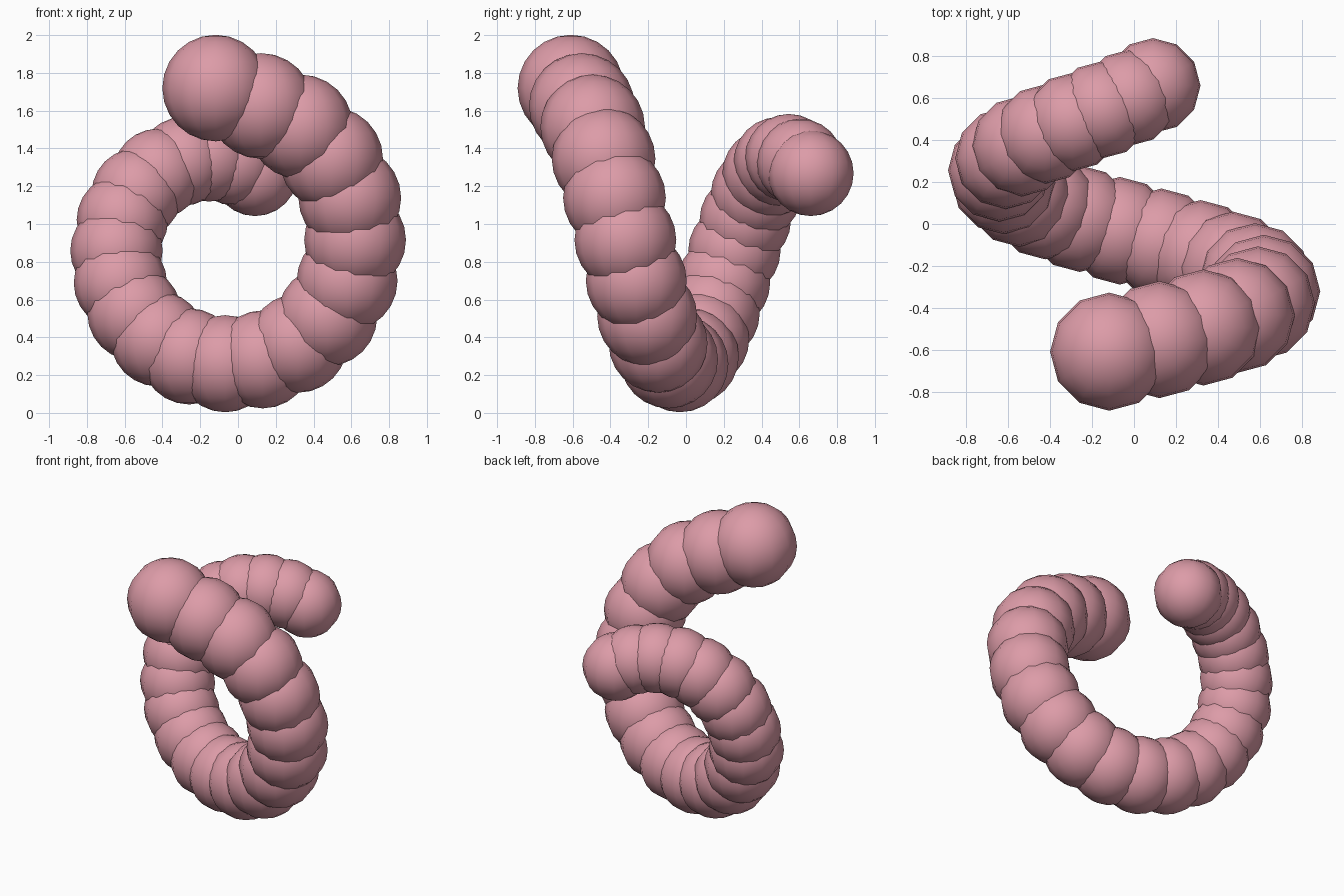
import bpy
import math

if "Cube" in bpy.data.objects:
    bpy.data.objects.remove(bpy.data.objects["Cube"], do_unlink=True)

# Single skin colour
pink = bpy.data.materials.new("soft_pink")
pink.use_nodes = True
colour = (0.72, 0.33, 0.39, 1)
pink.diffuse_color = colour
pink.node_tree.nodes["Principled BSDF"].inputs["Base Color"].default_value = colour

COUNT = 23
LENGTH = 1.27
CENTRE_X, CENTRE_Z = -0.09, 0.9


def coil_point(i):
    """Point on a coil that tightens from front to back."""
    angle = math.radians(-2 + 18.3 * i - 0.03 * i * i)
    reach = 0.765 - 0.0095 * i - 0.0003 * i * i
    if i == 0:  # the head stretches outward
        reach += 0.055
    y = LENGTH * (i / (COUNT - 1) - 0.48)
    return (CENTRE_X + reach * math.sin(angle), y,
            CENTRE_Z + reach * math.cos(angle))


def segment_name(i):
    if i == 0:
        return "head"
    return "tail_tip" if i == COUNT - 1 else f"body_segment_{i:02d}"


# Overlapping balls shrinking from head to tail
for i in range(COUNT):
    radius = 0.282 - 0.0025 * i
    bpy.ops.mesh.primitive_uv_sphere_add(
        segments=12, ring_count=12, radius=radius, location=coil_point(i))
    ball = bpy.context.object
    ball.name = segment_name(i)
    ball.data.materials.append(pink)
    bpy.ops.object.shade_smooth()
